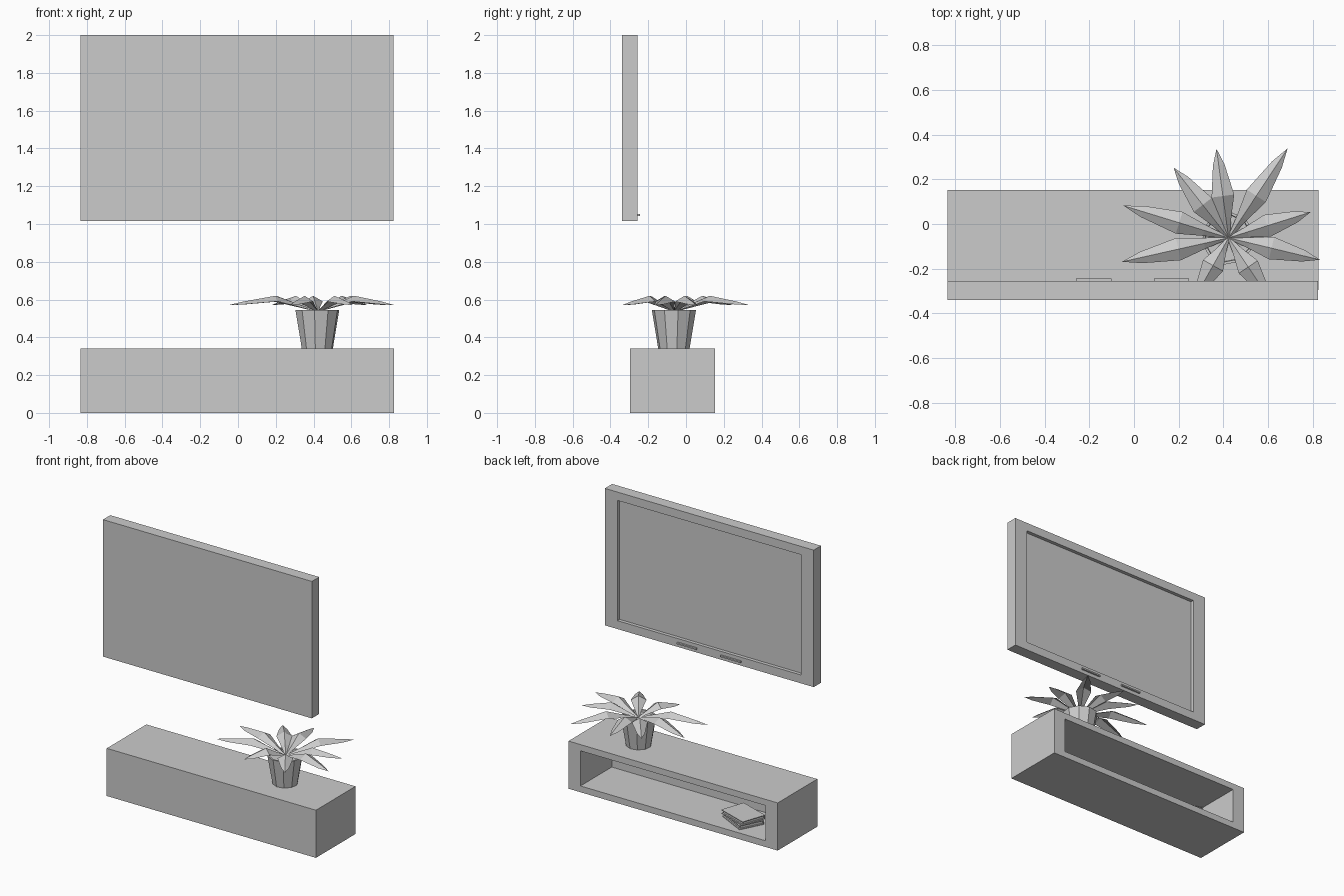
import bpy, bmesh, math
from mathutils import Vector, Matrix

if "Cube" in bpy.data.objects:
    bpy.data.objects.remove(bpy.data.objects["Cube"])


def mesh_object(name, verts, faces):
    mesh = bpy.data.meshes.new(name)
    mesh.from_pydata(verts, [], faces)
    obj = bpy.data.objects.new(name, mesh)
    bpy.context.collection.objects.link(obj)
    return obj


def box(name, x, y, z, matrix=None):
    bm = bmesh.new()
    bmesh.ops.create_cube(bm, size=1)
    for v in bm.verts:
        v.co = Vector([(a + b) / 2 + c * (b - a) for c, (a, b) in zip(v.co, (x, y, z))])
    if matrix:
        bm.transform(matrix)
    mesh = bpy.data.meshes.new(name)
    bm.to_mesh(mesh)
    bm.free()
    obj = bpy.data.objects.new(name, mesh)
    bpy.context.collection.objects.link(obj)
    return obj


def recessed_box(name, x, y, z, side, rim, depth):
    """Box whose +y face is inset by side / rim and pushed in by depth."""
    def ring(inset_x, inset_z, at_y):
        return [(x[0] + inset_x, at_y, z[0] + inset_z), (x[1] - inset_x, at_y, z[0] + inset_z),
                (x[1] - inset_x, at_y, z[1] - inset_z), (x[0] + inset_x, at_y, z[1] - inset_z)]
    rings = [ring(0, 0, y[0]), ring(0, 0, y[1]), ring(side, rim, y[1]), ring(side, rim, y[1] - depth)]
    verts = sum(rings, [])
    faces = [(0, 1, 2, 3), (15, 14, 13, 12)]
    for r in range(3):
        for i in range(4):
            j = (i + 1) % 4
            faces.append((r * 4 + j, r * 4 + i, r * 4 + 4 + i, r * 4 + 4 + j))
    return mesh_object(name, verts, faces)


# Media cabinet with open shelf, and wall television with recessed screen
recessed_box("cabinet", (-0.835, 0.826), (-0.296, 0.153), (0, 0.342), 0.095, 0.045, 0.355)
recessed_box("television", (-0.835, 0.824), (-0.339, -0.256), (1.017, 2.0), 0.1, 0.06, 0.025)

# Slanted glare strips on the screen
sy, z0, z1, slope = -0.2805, 1.077, 1.94, 0.73
a, b = 0.243, -0.002
mesh_object("glare_wide", [(a, sy, z0), (b, sy, z0), (b - slope * (z1 - z0), sy, z1),
                           (a - slope * (z1 - z0), sy, z1)], [(0, 1, 2, 3)])
a, b, edge = -0.04, -0.165, -0.735
mesh_object("glare_narrow", [(a, sy, z0), (b, sy, z0), (edge, sy, z0 + (b - edge) / slope),
                             (edge, sy, z1), (a - slope * (z1 - z0), sy, z1)], [(0, 1, 2, 3, 4)])

# Control bars on the lower bezel
for i, (xa, xb) in enumerate([(-0.26, -0.10), (0.09, 0.245)]):
    box(f"control_bar_{i}", (xa, xb), (-0.258, -0.243), (1.042, 1.052))

# Two stacked books: covers, spine and inset pages
for i, angle in enumerate((-27, -19)):
    m = Matrix.Translation((-0.44, -0.02, 0.045 + 0.029 * i)) @ Matrix.Rotation(math.radians(angle), 4, 'Z')
    box(f"book_{i}_lower_cover", (-0.118, 0.118), (-0.09, 0.09), (0, 0.005), m)
    box(f"book_{i}_upper_cover", (-0.118, 0.118), (-0.09, 0.09), (0.024, 0.029), m)
    box(f"book_{i}_pages", (-0.108, 0.108), (-0.085, 0.08), (0.005, 0.024), m)
    box(f"book_{i}_spine", (-0.118, 0.118), (-0.09, -0.085), (0.005, 0.024), m)

# Tapered pot: outer wall, rim, soil
cx, cy, n = 0.42, -0.064, 10
profile = [(0.084, 0.342), (0.118, 0.545), (0.106, 0.545), (0.104, 0.53)]
verts = [(cx + r * math.cos(math.tau * (i + 0.3) / n), cy + r * math.sin(math.tau * (i + 0.3) / n), z)
         for r, z in profile for i in range(n)]
faces = [tuple(reversed(range(n))), tuple(range(3 * n, 4 * n))]
for k in range(3):
    for i in range(n):
        j = (i + 1) % n
        faces.append((k * n + i, k * n + j, k * n + n + j, k * n + n + i))
mesh_object("pot", verts, faces)

# Leaves: ridged along the middle, arching up and drooping to the tip
tips = [(-0.047, 0.082), (-0.054, -0.169), (0.177, 0.252), (0.369, 0.336), (0.687, 0.338),
        (0.790, 0.053), (0.832, -0.16), (0.61, -0.339), (0.275, -0.325)]
stations = [(0.0, 0.005, 0.54, 0.535), (0.23, 0.025, 0.578, 0.562),
            (0.47, 0.051, 0.62, 0.59), (0.82, 0.026, 0.59, 0.575)]
base = Vector((0.423, -0.062, 0))
for k, (tx, ty) in enumerate(tips):
    along = Vector((tx, ty, 0)) - base
    across = Vector((-along.y, along.x, 0)).normalized()
    verts, faces = [], []
    for t, w, ridge, rim in stations:
        p = base + along * t
        verts += [p + across * w + Vector((0, 0, rim)), p + Vector((0, 0, ridge)),
                  p - across * w + Vector((0, 0, rim))]
    verts.append(base + along + Vector((0, 0, 0.57)))
    for r in range(0, 9, 3):
        for c in (0, 1):
            faces.append((r + c, r + c + 1, r + c + 4, r + c + 3))
    faces += [(9, 10, 12), (10, 11, 12)]
    mesh_object(f"leaf_{k}", verts, faces)
